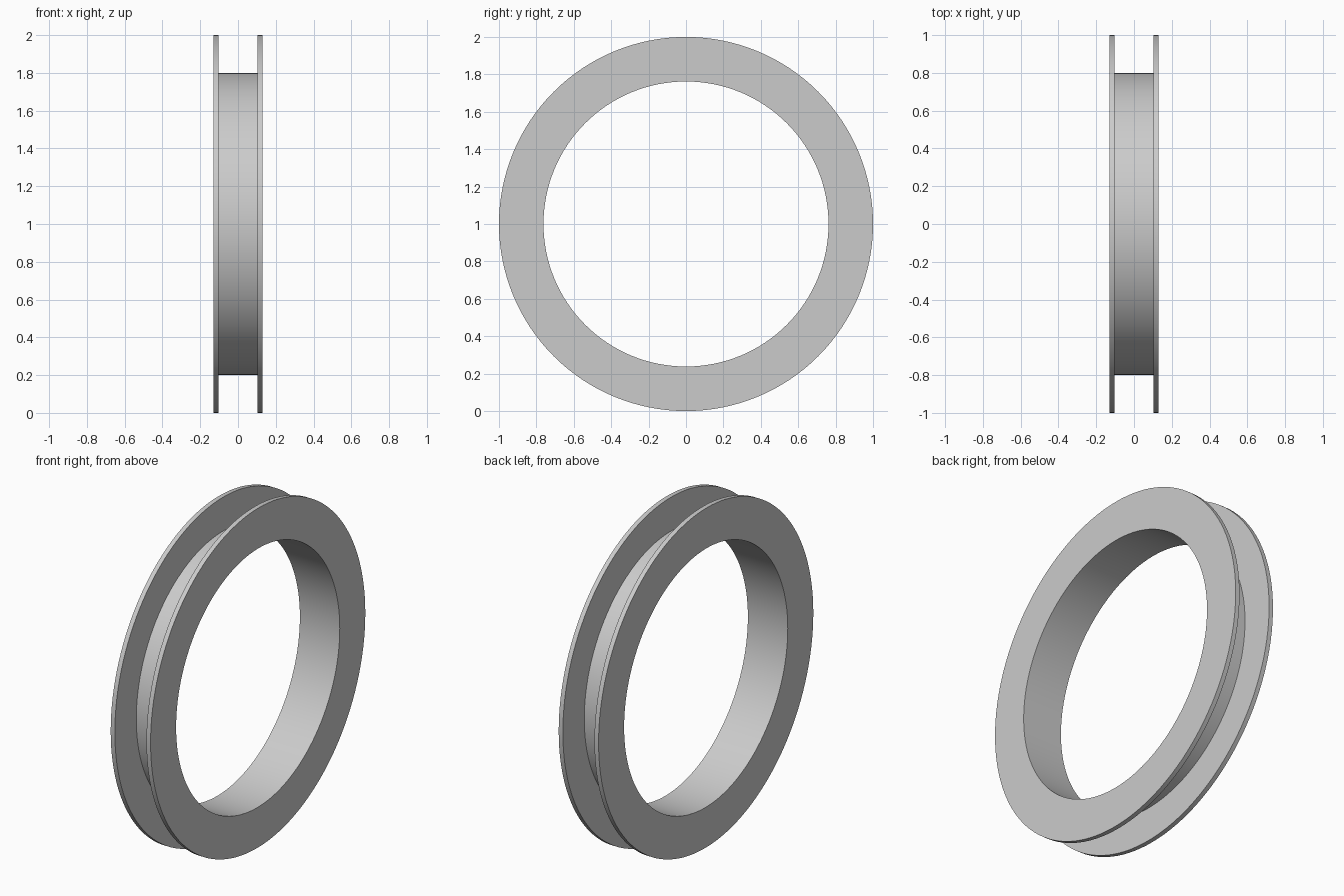
import bpy, bmesh, math
from mathutils import Vector

# Remove the default cube
cube = bpy.data.objects.get("Cube")
if cube:
    bpy.data.objects.remove(cube, do_unlink=True)

# Plain grey material
grey = bpy.data.materials.new("light_grey")
grey.use_nodes = True
colour = (0.6, 0.6, 0.6, 1)
grey.diffuse_color = colour
grey.node_tree.nodes["Principled BSDF"].inputs["Base Color"].default_value = colour

# Ring dimensions
OUTER, GROOVE, BORE = 1.0, 0.8, 0.762
HALF_WIDTH, HALF_GROOVE = 0.13, 0.103
SEGMENTS = 128

# Cross-section as (x, radius): two flanges joined by a thin hub
half = [(HALF_GROOVE, GROOVE), (HALF_GROOVE, OUTER),
        (HALF_WIDTH, OUTER), (HALF_WIDTH, BORE)]
profile = half + [(-x, r) for x, r in reversed(half)]

# Revolve the closed section around the x axis
bm = bmesh.new()
verts = [bm.verts.new((x, 0, r)) for x, r in profile]
edges = [bm.edges.new((v, verts[i - 1])) for i, v in enumerate(verts)]
bmesh.ops.spin(bm, geom=verts + edges, cent=Vector(), axis=Vector((1, 0, 0)),
               angle=math.tau, steps=SEGMENTS, use_merge=False)
bmesh.ops.remove_doubles(bm, verts=bm.verts[:], dist=0.0005)
bmesh.ops.recalc_face_normals(bm, faces=bm.faces[:])
bmesh.ops.translate(bm, verts=bm.verts[:], vec=(0, 0, OUTER))

mesh = bpy.data.meshes.new("grooved_ring")
bm.to_mesh(mesh)
bm.free()
mesh.materials.append(grey)
ring = bpy.data.objects.new("grooved_ring", mesh)
bpy.context.collection.objects.link(ring)

# Smooth round walls, sharp rims
bpy.ops.object.select_all(action='DESELECT')
ring.select_set(True)
bpy.context.view_layer.objects.active = ring
bpy.ops.object.shade_smooth_by_angle(angle=math.radians(30))
